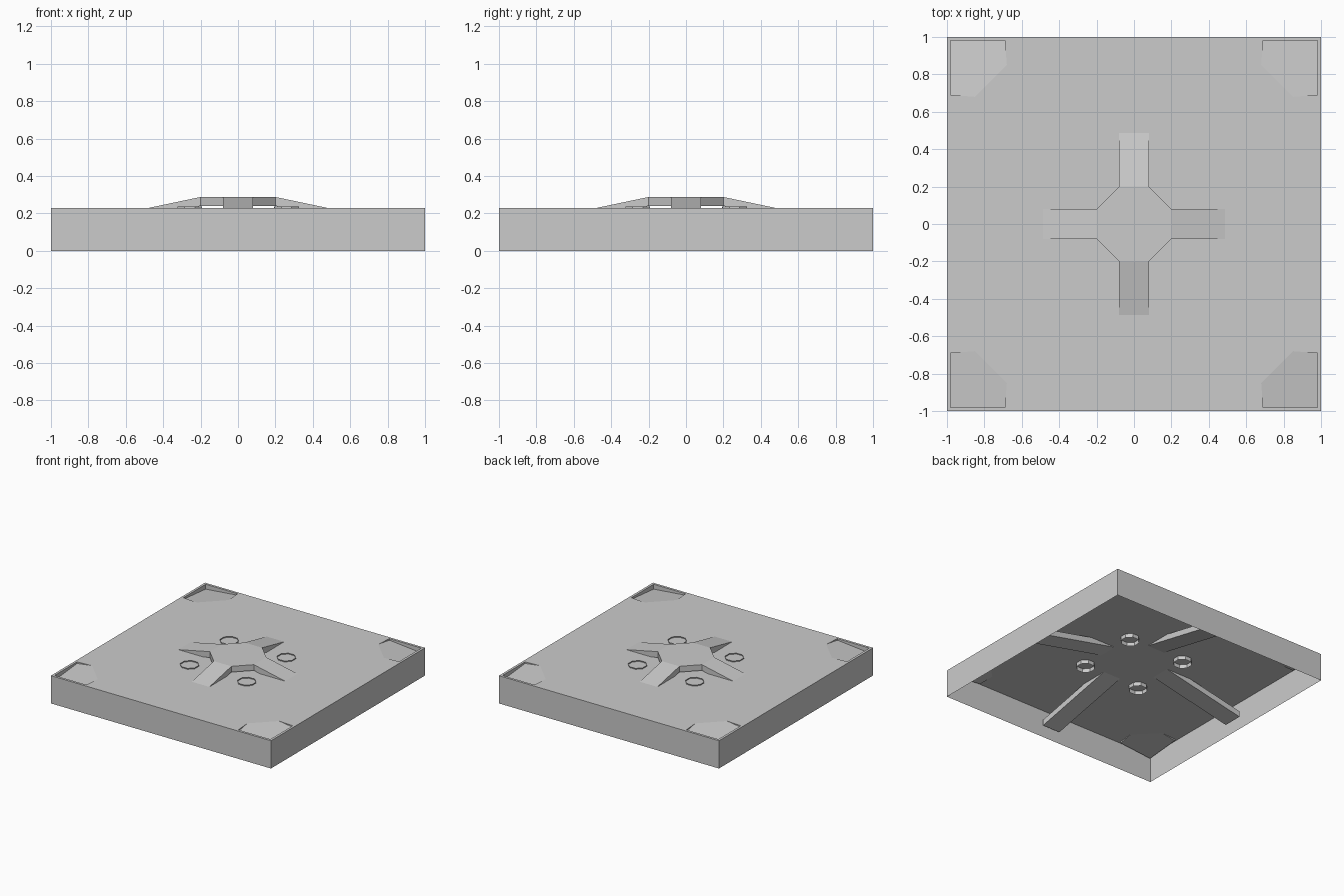
import bpy, bmesh, math
from mathutils import Vector

if "Cube" in bpy.data.objects:
    bpy.data.objects.remove(bpy.data.objects["Cube"])

TOP = 0.228      # height of the tile's upper surface
POCKET = 0.04    # depth of corner pockets at the outer corner


def build(name, faces):
    """Make an object from polygons given as coordinate lists, welding shared corners."""
    bm = bmesh.new()
    for f in faces:
        bm.faces.new([bm.verts.new(p) for p in f])
    bmesh.ops.remove_doubles(bm, verts=bm.verts, dist=0.0005)
    mesh = bpy.data.meshes.new(name)
    bm.to_mesh(mesh)
    bm.free()
    obj = bpy.data.objects.new(name, mesh)
    bpy.context.collection.objects.link(obj)
    return obj


def turn(p, k):
    """Rotate a point by k quarter turns about z."""
    x, y, z = p
    for _ in range(k % 4):
        x, y = -y, x
    return (x, y, z)


def turned(points, k):
    return [turn(p, k) for p in points]


# Tile shell: open underneath, thin rim, flat top around four ramped corner pockets
mouth = [(0.98, 0.69), (0.85, 0.68), (0.68, 0.85), (0.69, 0.98)]
outline = mouth + [(0.98, 0.98)]


def floor_z(x, y):
    return TOP - POCKET * max(0, x + y - 1.53) / 0.43


upper = [(x, y, TOP) for x, y in outline]
lower = [(x, y, floor_z(x, y)) for x, y in outline]
faces, centre = [], []
for k in range(4):
    centre += turned(upper[:4], k)
    # outer wall and rim strip of one side
    faces.append(turned([(1, -1, 0), (1, 1, 0), (1, 1, TOP), (1, -1, TOP)], k))
    faces.append(turned([(1, -1, TOP), (1, 1, TOP), (0.98, 0.98, TOP), (0.98, 0.69, TOP),
                         (0.98, -0.69, TOP), (0.98, -0.98, TOP)], k))
    # pocket floor and walls; the diagonal edge has no step
    faces.append(turned(lower, k))
    for i in (2, 3, 4):
        j = (i + 1) % 5
        if i == 2:
            faces.append(turned([lower[2], lower[3], upper[3]], k))
        else:
            faces.append(turned([lower[i], lower[j], upper[j], upper[i]], k))
    faces.append(turned([lower[0], lower[1], upper[0]], k))
faces.append(centre)
build("tile_shell", faces)

# Central hub: an eight-sided plate floating just above the tile
HI, LO = 0.288, 0.24
hub_top = [turn(p, k) for k in range(4) for p in ((0.2, -0.08, HI), (0.2, 0.08, HI))]
hub_bottom = [(x, y, LO) for x, y, z in hub_top]
hub_faces = [hub_top, hub_bottom[::-1]]
for k in range(4):
    a, b = 2 * k + 1, (2 * k + 2) % 8
    hub_faces.append([hub_bottom[a], hub_bottom[b], hub_top[b], hub_top[a]])
build("hub", hub_faces)

# Four arms sloping down from the hub through the tile
END, DROP = 0.97, 0.77 * 0.21
for k in range(4):
    left, right = ([(0.2, y, LO), (END, y, LO - DROP), (END, y, HI - DROP), (0.2, y, HI)]
                   for y in (0.08, -0.08))
    arm = [left[::-1], right]
    for i in range(3):
        arm.append([right[i + 1], right[i], left[i], left[i + 1]])
    build(f"arm_{k + 1}", [turned(f, k) for f in arm])

# Four open eight-sided collars around bolt positions
for k in range(4):
    cx, cy, _ = turn((0.258, 0.26, 0), k)
    r = 0.066 / math.cos(math.pi / 8)
    ring = [(cx + r * math.cos(math.pi / 8 + i * math.pi / 4),
             cy + r * math.sin(math.pi / 8 + i * math.pi / 4)) for i in range(8)]
    collar = []
    for i in range(8):
        (x0, y0), (x1, y1) = ring[i], ring[(i + 1) % 8]
        collar.append([(x0, y0, 0.196), (x1, y1, 0.196), (x1, y1, 0.236), (x0, y0, 0.236)])
    build(f"collar_{k + 1}", collar)
